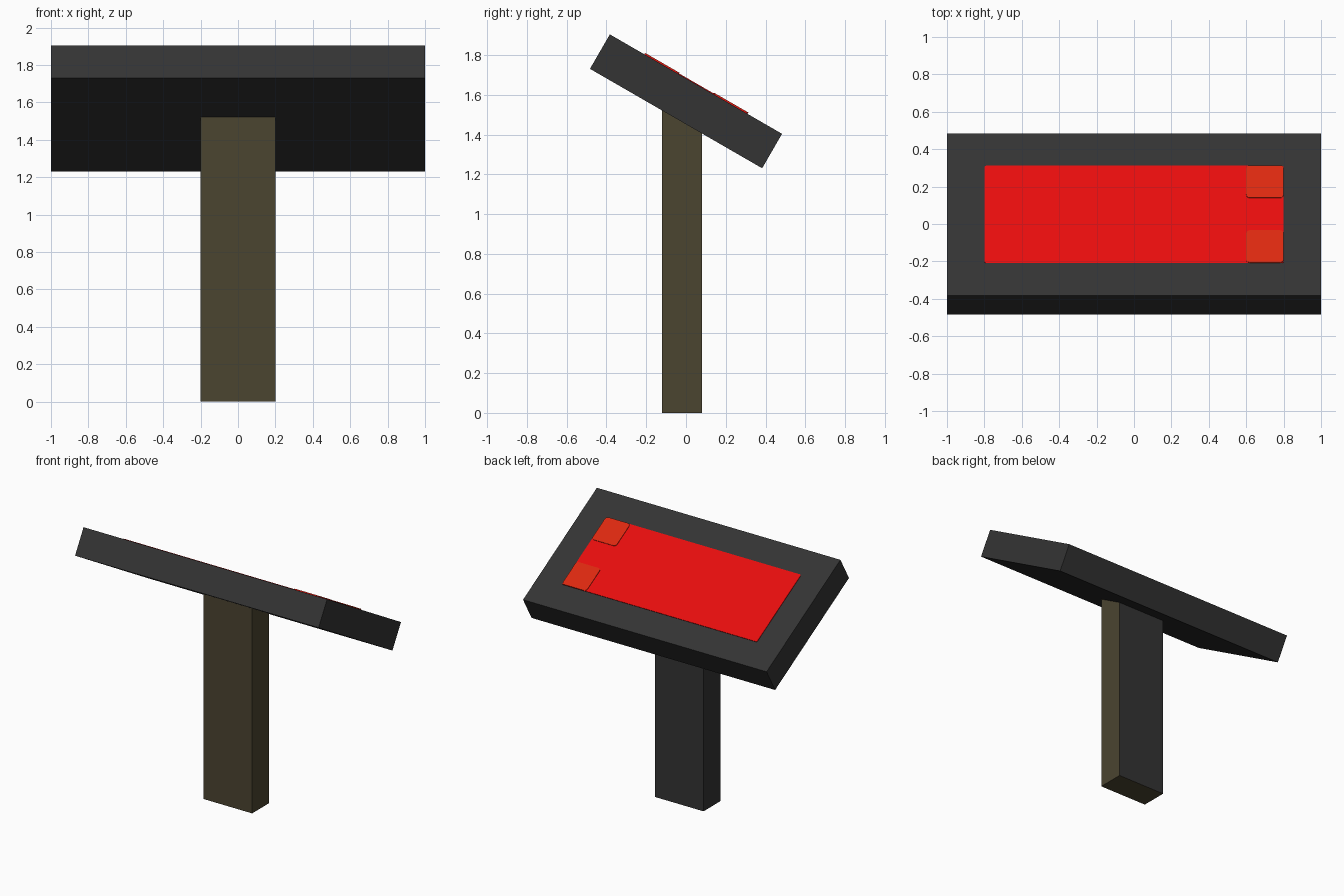
import bpy, bmesh, math
from mathutils import Matrix

if "Cube" in bpy.data.objects:
    bpy.data.objects.remove(bpy.data.objects["Cube"])

def material(name, rgb):
    m = bpy.data.materials.new(name)
    m.diffuse_color = (*rgb, 1)
    m.use_nodes = True
    m.node_tree.nodes["Principled BSDF"].inputs["Base Color"].default_value = m.diffuse_color
    return m

GREY = material("dark grey", (0.034, 0.034, 0.034))
OLIVE = material("olive brown", (0.070, 0.058, 0.030))
RED = material("red", (0.80, 0.004, 0.004))
ORANGE = material("orange red", (0.72, 0.022, 0.005))

# Frame of the tilted panel: centre and 30 degree slope down to the back
TILT = Matrix.Translation((0, 0, 1.567)) @ Matrix.Rotation(math.radians(-30), 4, 'X')

def finish(name, bm, *mats):
    me = bpy.data.meshes.new(name)
    bm.to_mesh(me)
    bm.free()
    for m in mats:
        me.materials.append(m)
    ob = bpy.data.objects.new(name, me)
    bpy.context.collection.objects.link(ob)
    return ob

def box(size, centre):
    bm = bmesh.new()
    bmesh.ops.create_cube(bm, size=1)
    bm.transform(Matrix.Translation(centre) @ Matrix.Diagonal((*size, 1)))
    return bm

def plate(name, size, centre, radius, mat):
    """Thin plate on the panel with rounded corners."""
    bm = box(size, centre)
    corners = [e for e in bm.edges
               if abs(e.verts[0].co.z - e.verts[1].co.z) > 1e-4]
    bmesh.ops.bevel(bm, geom=corners, offset=radius, segments=3,
                    profile=0.5, affect='EDGES')
    bm.transform(TILT)
    return finish(name, bm, mat)

# Post: top follows the slope of the panel, left and back sides grey
bm = box((0.4, 0.2, 1.0), (0, -0.02, 0.5))
for v in bm.verts:
    if v.co.z > 0.5:
        v.co.z = 1.455 - math.tan(math.radians(30)) * v.co.y
bm.normal_update()
for f in bm.faces:
    f.material_index = 1 if f.normal.x < -0.9 or f.normal.y > 0.9 else 0
finish("post", bm, OLIVE, GREY)

# Tilted panel
bm = box((2, 1, 0.2), (0, 0, 0))
bm.transform(TILT)
finish("panel", bm, GREY)

# Screen and its two corner buttons
plate("screen", (1.6, 0.6, 0.004), (0, 0, 0.102), 0.01, RED)
for label, side in (("front", -1), ("back", 1)):
    plate(label + "_button", (0.2, 0.2, 0.008), (0.7, 0.2 * side, 0.104), 0.02, ORANGE)
